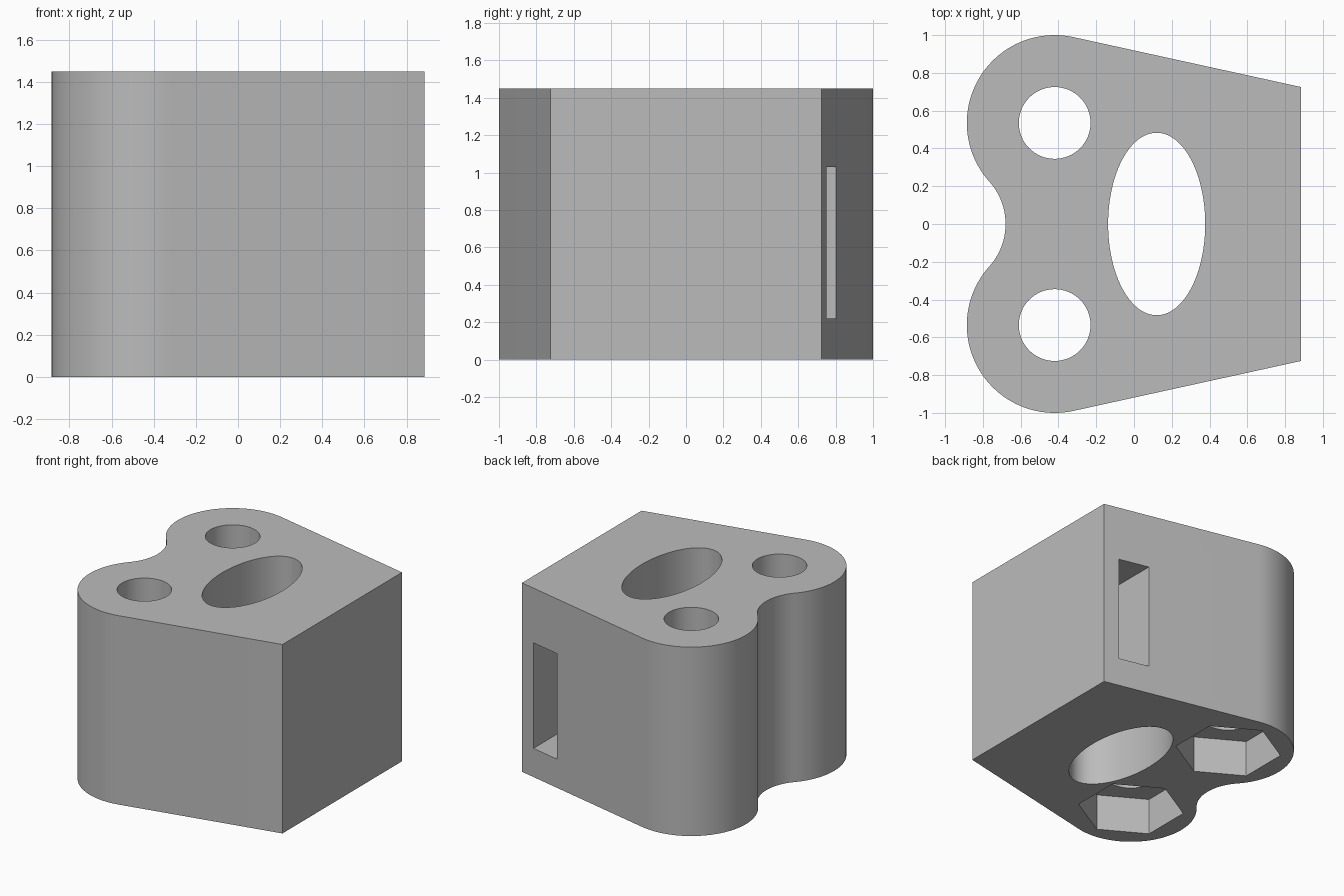
import bpy
import bmesh
from math import pi, sin, cos, atan2, acos, hypot

if "Cube" in bpy.data.objects:
    bpy.data.objects.remove(bpy.data.objects["Cube"], do_unlink=True)

HEIGHT = 1.45
LOBE_X, LOBE_Y, LOBE_R = -0.42, 0.535, 0.465
END_X, END_Y = 0.885, 0.725

grey = bpy.data.materials.new("light grey")
grey.use_nodes = True
grey.diffuse_color = (0.5, 0.5, 0.5, 1)
grey.node_tree.nodes["Principled BSDF"].inputs["Base Color"].default_value = grey.diffuse_color


def arc(cx, cy, rx, ry, start, end, steps):
    angles = [start + (end - start) * i / steps for i in range(steps + 1)]
    return [(cx + rx * cos(a), cy + ry * sin(a)) for a in angles]


def ring(cx, cy, rx, ry, sides, start=0):
    return arc(cx, cy, rx, ry, start, start + 2 * pi, sides)[:-1]


def prism(name, outline, bottom, top):
    """Closed solid made by raising a flat outline."""
    bm = bmesh.new()
    base = bm.faces.new([bm.verts.new((x, y, bottom)) for x, y in outline])
    raised = bmesh.ops.extrude_face_region(bm, geom=[base])["geom"]
    verts = [v for v in raised if isinstance(v, bmesh.types.BMVert)]
    bmesh.ops.translate(bm, verts=verts, vec=(0, 0, top - bottom))
    bmesh.ops.recalc_face_normals(bm, faces=bm.faces)
    mesh = bpy.data.meshes.new(name)
    bm.to_mesh(mesh)
    bm.free()
    mesh.materials.append(grey)
    obj = bpy.data.objects.new(name, mesh)
    bpy.context.collection.objects.link(obj)
    return obj


# Block outline, +y half: tapered side, round lobe, then half of the notch
dx, dy = END_X - LOBE_X, END_Y - LOBE_Y
tangent = atan2(dy, dx) + acos(LOBE_R / hypot(dx, dy))
NOTCH_X, NOTCH_R = -1.016, 0.336
meet = atan2(LOBE_Y, LOBE_X - NOTCH_X)
half = [(END_X, END_Y)]
half += arc(LOBE_X, LOBE_Y, LOBE_R, LOBE_R, tangent, meet + pi, 48)
half += arc(NOTCH_X, 0, NOTCH_R, NOTCH_R, meet, 0, 14)[1:]
outline = half + [(x, -y) for x, y in reversed(half[:-1])]
block = prism("block", outline, 0, HEIGHT)

# Cutters: oval opening, two bolt holes with hexagonal nut pockets, side slot
cutters = [prism("oval_cutter", ring(0.12, 0, 0.257, 0.483, 96), -0.1, HEIGHT + 0.1)]
for side, y in (("left", LOBE_Y), ("right", -LOBE_Y)):
    cutters.append(prism(side + "_nut_cutter", ring(LOBE_X, y, 0.375, 0.375, 6, pi / 6), -0.1, 0.28))
    cutters.append(prism(side + "_bolt_cutter", ring(LOBE_X, y, 0.19, 0.19, 64), -0.1, HEIGHT + 0.1))
slot = [(0.535, -0.6), (0.77, -0.6), (0.77, 1.1), (0.535, 1.1)]
cutters.append(prism("slot_cutter", slot, 0.22, 1.03))

bpy.ops.object.select_all(action="DESELECT")
block.select_set(True)
bpy.context.view_layer.objects.active = block
for cutter in cutters:
    cutter.hide_render = True
    mod = block.modifiers.new(cutter.name, "BOOLEAN")
    mod.operation = "DIFFERENCE"
    mod.solver = "EXACT"
    mod.object = cutter
    bpy.ops.object.modifier_apply(modifier=mod.name)
    bpy.data.objects.remove(cutter, do_unlink=True)

bpy.ops.object.shade_smooth_by_angle(angle=pi / 6)
